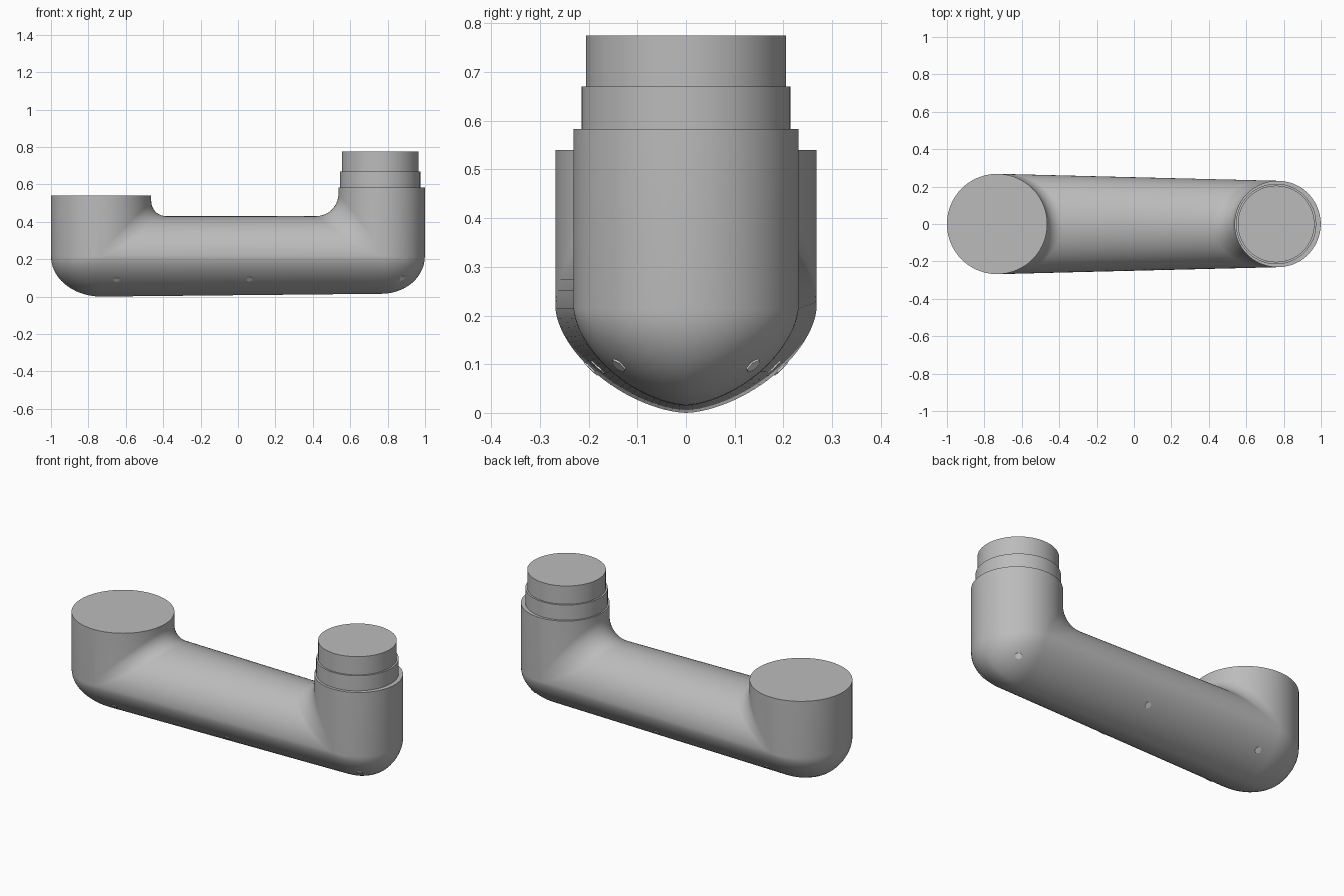
import bpy, bmesh
from math import sin, cos, pi, radians
from mathutils import Vector
from mathutils.bvhtree import BVHTree

cube = bpy.data.objects.get("Cube")
if cube:
    bpy.data.objects.remove(cube, do_unlink=True)


def make_material(name, value):
    mat = bpy.data.materials.new(name)
    mat.use_nodes = True
    color = (value, value, value, 1)
    mat.diffuse_color = color
    mat.node_tree.nodes["Principled BSDF"].inputs["Base Color"].default_value = color
    return mat


grey = make_material("satin grey", 0.50)
pale = make_material("pale grey", 0.80)


def finish(name, bm, mat):
    mesh = bpy.data.meshes.new(name)
    bm.to_mesh(mesh)
    bm.free()
    mesh.materials.append(mat)
    obj = bpy.data.objects.new(name, mesh)
    bpy.context.collection.objects.link(obj)
    bpy.ops.object.select_all(action="DESELECT")
    obj.select_set(True)
    bpy.context.view_layer.objects.active = obj
    bpy.ops.object.shade_smooth_by_angle(angle=radians(35))
    return obj


# Main dimensions: each end has sign, centre x, radius, top z, bowl depth, fillet
MID_Z, TUBE_RISE = 0.215, 0.215
WIDE_END = (-1, -0.732, 0.268, 0.54, 0.215, 0.08)
SLIM_END = (1, 0.768, 0.231, 0.583, 0.20, 0.12)
STEPS, ARC = 56, 12


def end_profile(end, t):
    """Lengthwise section of one end, from the tube top over the post to the keel."""
    sign, cx, r, top, depth, fillet = end
    c, s = max(cos(t), 0), sin(t)
    keel = depth * max(1 - abs(s) ** 1.65, 0) ** (1 / 1.65)
    crest = MID_Z + TUBE_RISE * c
    f = fillet * c ** 0.5
    inner, outer = cx - sign * r * c, cx + sign * r * c
    pts = []
    for i in range(ARC + 1):
        a = i / ARC * pi / 2
        pts.append((inner - sign * f * (1 - sin(a)), crest + f * (1 - cos(a))))
    pts += [(inner, top), (outer, top)]
    for i in range(ARC + 1):
        a = i / ARC * pi / 2
        pts.append((cx + sign * r * c * cos(a), MID_Z - keel * sin(a)))
    return [Vector((x, r * s, z)) for x, z in pts]


# Link body: both posts, the tube and the rounded underside as one loft
bm = bmesh.new()
loops = []
for j in range(STEPS + 1):
    t = -pi / 2 + pi * j / STEPS
    section = end_profile(SLIM_END, t) + end_profile(WIDE_END, t)[::-1]
    loops.append([bm.verts.new(p) for p in section])
for a, b in zip(loops, loops[1:]):
    n = len(a)
    for i in range(n):
        k = (i + 1) % n
        bm.faces.new((a[i], a[k], b[k], b[i]))
bmesh.ops.remove_doubles(bm, verts=bm.verts, dist=0.0004)
bmesh.ops.recalc_face_normals(bm, faces=bm.faces)
surface = BVHTree.FromBMesh(bm)
finish("link_body", bm, grey)


# Stepped collars on the slim post
def collar(name, radius, low, high):
    bm = bmesh.new()
    bmesh.ops.create_cone(bm, cap_ends=True, segments=56, radius1=radius,
                          radius2=radius, depth=high - low)
    bmesh.ops.translate(bm, verts=bm.verts, vec=(0.76, 0, (low + high) / 2))
    finish(name, bm, grey)


collar("lower_collar", 0.215, 0.55, 0.67)
collar("upper_collar", 0.205, 0.65, 0.775)

# Small six-sided marks along both lower flanks
for side, label in ((-1, "front"), (1, "back")):
    for i, (x, y) in enumerate(((-0.65, 0.19), (0.06, 0.18), (0.875, 0.14))):
        point, normal, _, _ = surface.find_nearest(Vector((x, side * y, 0.095)))
        if normal.z > 0:
            normal = -normal
        bm = bmesh.new()
        bmesh.ops.create_cone(bm, cap_ends=True, segments=6, radius1=0.018,
                              radius2=0.018, depth=0.006)
        bmesh.ops.rotate(bm, verts=bm.verts,
                         matrix=normal.to_track_quat("Z", "Y").to_matrix())
        bmesh.ops.translate(bm, verts=bm.verts, vec=point)
        finish(f"{label}_mark_{i + 1}", bm, pale)
